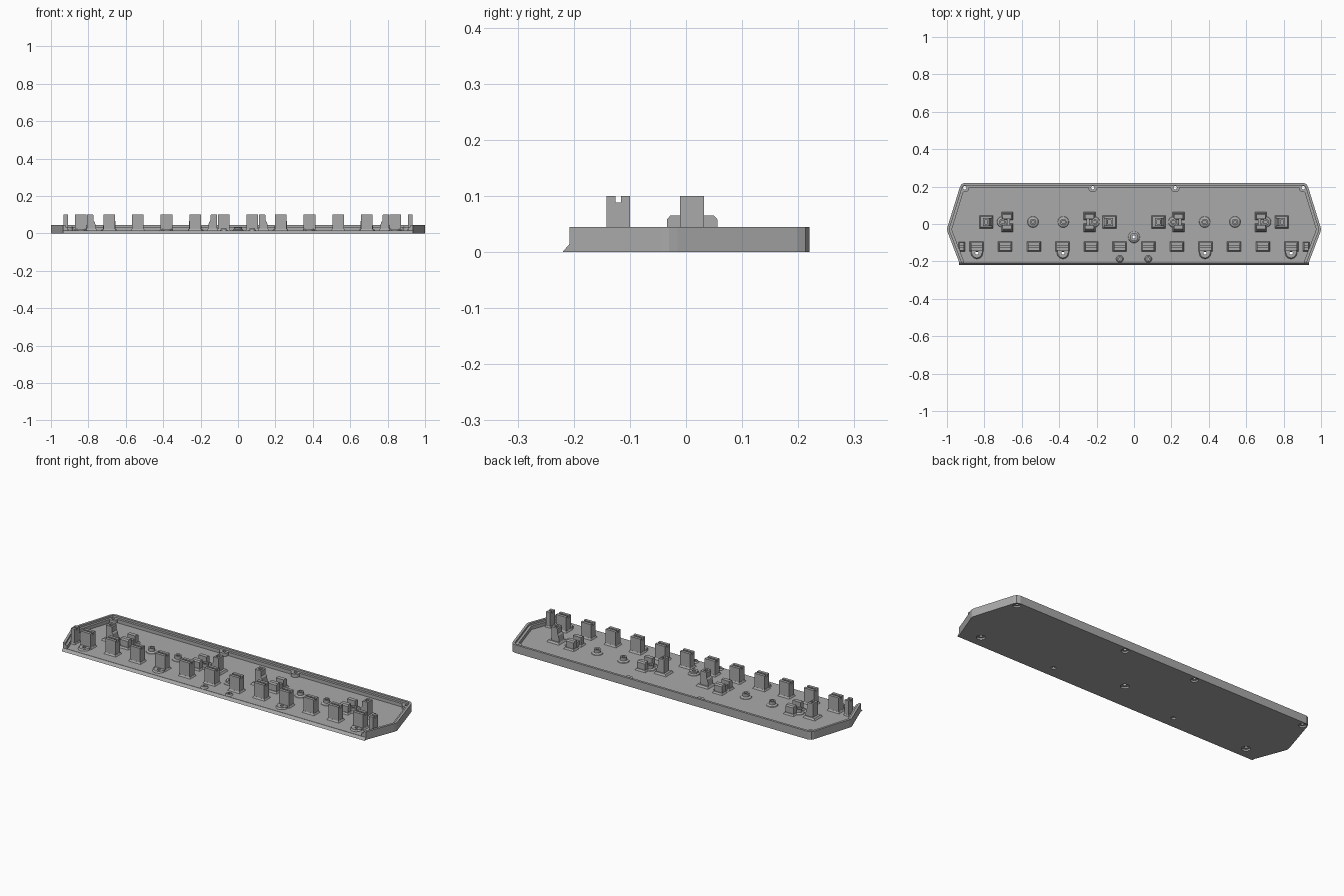
import bpy, bmesh, math
from mathutils import Vector

if "Cube" in bpy.data.objects:
    bpy.data.objects.remove(bpy.data.objects["Cube"])

grey = bpy.data.materials.new("matte grey")
grey.use_nodes = True
colour = (0.4, 0.4, 0.4, 1)
grey.diffuse_color = colour
grey.node_tree.nodes["Principled BSDF"].inputs["Base Color"].default_value = colour

FLOOR = 0.015
RIM = 0.045
ROW = 0.011       # centre line of the middle row
CLIP_Y = -0.121   # centre line of the clip row


def finish(name, bm):
    bmesh.ops.recalc_face_normals(bm, faces=bm.faces)
    mesh = bpy.data.meshes.new(name)
    bm.to_mesh(mesh)
    bm.free()
    obj = bpy.data.objects.new(name, mesh)
    bpy.context.collection.objects.link(obj)
    mesh.materials.append(grey)
    return obj


def extrude(name, points, vec):
    """Solid from a closed 3D polygon pushed along a vector."""
    bm = bmesh.new()
    face = bm.faces.new([bm.verts.new(p) for p in points])
    out = bmesh.ops.extrude_face_region(bm, geom=[face])
    verts = [g for g in out["geom"] if isinstance(g, bmesh.types.BMVert)]
    bmesh.ops.translate(bm, verts=verts, vec=vec)
    return finish(name, bm)


def slab(name, outline, z0, z1):
    return extrude(name, [(x, y, z0) for x, y in outline], (0, 0, z1 - z0))


def along_x(name, profile, x, y, width):
    return extrude(name, [(x - width / 2, y + a, z) for a, z in profile], (width, 0, 0))


def along_y(name, profile, x, y, depth):
    return extrude(name, [(x + a, y - depth / 2, z) for a, z in profile], (0, depth, 0))


def box(name, x, y, w, d, z0, z1, flare=0.0):
    """Block whose foot may be wider than its top."""
    bm = bmesh.new()
    bmesh.ops.create_cube(bm, size=1)
    for v in bm.verts:
        f = flare if v.co.z < 0 else 0
        v.co = (x + v.co.x * (w + 2 * f), y + v.co.y * (d + 2 * f), z1 if v.co.z > 0 else z0)
    return finish(name, bm)


def lathe(name, profile, x, y, sides=24):
    """Closed radius/height profile turned about a vertical axis."""
    bm = bmesh.new()
    rings = [[bm.verts.new((x + r * math.cos(math.tau * i / sides),
                            y + r * math.sin(math.tau * i / sides), z))
              for i in range(sides)] for r, z in profile]
    for k, a in enumerate(rings):
        b = rings[(k + 1) % len(rings)]
        for i in range(sides):
            j = (i + 1) % sides
            bm.faces.new((a[i], a[j], b[j], b[i]))
    obj = finish(name, bm)
    for p in obj.data.polygons:
        p.use_smooth = True
    obj.data.set_sharp_from_angle(angle=math.radians(30))
    return obj


def plug(name, x, y, r, z0, z1):
    bm = bmesh.new()
    bmesh.ops.create_cone(bm, cap_ends=True, segments=24, radius1=r, radius2=r, depth=z1 - z0)
    bmesh.ops.translate(bm, verts=bm.verts, vec=(x, y, (z0 + z1) / 2))
    return finish(name, bm)


def cut(target, cutter):
    mod = target.modifiers.new("cut", "BOOLEAN")
    mod.operation = "DIFFERENCE"
    mod.solver = "EXACT"
    mod.object = cutter
    bpy.context.view_layer.objects.active = target
    bpy.ops.object.modifier_apply(modifier=mod.name)
    bpy.data.objects.remove(cutter)


def inset(path, d):
    """Shift an open counter-clockwise path inward with mitred corners."""
    pts = [Vector(p) for p in path]
    result = []
    for i, p in enumerate(pts):
        a = (p - pts[i - 1]).normalized() if i else (pts[1] - p).normalized()
        b = (pts[i + 1] - p).normalized() if i < len(pts) - 1 else a
        n = Vector((-a.y - b.y, a.x + b.x)).normalized()
        result.append(p + n * d / n.dot(Vector((-a.y, a.x))))
    return result


# Tray: outline, stepped pocket open at the front, sloping front lip
half = [(0.935, -0.22), (0.935, -0.205), (0.996, -0.045), (1, -0.03), (0.997, -0.015),
        (0.931, 0.198), (0.923, 0.213), (0.905, 0.22)]
outline = half + [(-x, y) for x, y in reversed(half)]
tray = slab("tray", outline, 0, RIM)
for depth, z in ((0.013, 0.034), (0.026, FLOOR)):
    ring = [tuple(p) for p in inset(outline, depth)]
    ring = [(ring[0][0], -0.3)] + ring[1:-1] + [(ring[-1][0], -0.3)]
    cut(tray, slab("pocket_cutter", ring, z, 0.1))
wedge = [(-0.22, 0), (-0.208, 0.014), (-0.208, 0.1), (-0.3, 0.1), (-0.3, 0)]
cut(tray, along_x("lip_cutter", wedge, 0, 0, 3))

# Screw holes with countersunk recesses underneath
screws = [(sx * x, y, r) for sx in (1, -1) for x, y, r in
          ((0.905, 0.194, 0.019), (0.22, 0.194, 0.019), (0.84, -0.155, 0.022), (0.38, -0.155, 0.012))]
screws.append((0, -0.07, 0.022))
for x, y, r in screws:
    cut(tray, plug("recess_cutter", x, y, r, -0.1, 0.009))
    cut(tray, plug("hole_cutter", x, y, 0.009, -0.1, 0.1))


def boss(name, x, y, r, top, hole=0.009, foot=0.0):
    z = FLOOR - 0.002
    lathe(name, [(hole, z), (r + foot, z), (r + foot * 0.8, z + 0.005), (r, z + 0.01),
                 (r, top), (hole, top)], x, y)


boss("centre_boss", 0, -0.07, 0.022, 0.032, foot=0.01)

for side, s in (("left", 1), ("right", -1)):
    # Bosses along the back wall
    for label, x in (("corner", 0.905), ("back", 0.22)):
        boss(f"{side}_{label}_boss", s * x, 0.194, 0.024, 0.034)
    # Front screw bosses with a web to the clip row
    for label, x in (("outer", 0.84), ("inner", 0.38)):
        boss(f"{side}_{label}_front_boss", s * x, -0.155, 0.026, 0.024, foot=0.006)
        for e in (-1, 1):
            box(f"{side}_{label}_boss_web", s * x + e * 0.025, -0.142, 0.01, 0.03, 0.014, 0.024)
    boss(f"{side}_small_peg", s * 0.076, -0.187, 0.014, 0.025, hole=0.006, foot=0.006)
    # Guide bosses in the middle row
    for label, x in (("outer", 0.54), ("inner", 0.378)):
        boss(f"{side}_{label}_guide_boss", s * x, ROW, 0.017, 0.04, foot=0.014)

    # Slotted clips
    clip = [(-0.021, 0.014), (0.021, 0.014), (0.021, 0.1), (0.005, 0.1),
            (0.005, 0.088), (-0.005, 0.088), (-0.005, 0.1), (-0.021, 0.1)]
    for i in range(6):
        x = s * (0.0765 + 0.153 * i)
        along_x(f"{side}_clip_{i + 1}", clip, x, CLIP_Y, 0.062)
        box(f"{side}_clip_foot_{i + 1}", x, CLIP_Y, 0.064, 0.043, 0.014, 0.023, 0.006)
    along_x(f"{side}_end_clip", clip, s * 0.921, CLIP_Y, 0.024)
    box(f"{side}_end_clip_foot", s * 0.921, CLIP_Y, 0.026, 0.043, 0.014, 0.023, 0.004)

    # Hooks with a sloping gusset
    for label, x, g in (("outer", 0.79, -1), ("inner", 0.13, 1)):
        d = s * g
        hook = [(-0.018 * d, 0.014), (0.033 * d, 0.014), (0.025 * d, 0.06), (0.018 * d, 0.068),
                (0.018 * d, 0.095), (0.014 * d, 0.1), (-0.018 * d, 0.1)]
        post = along_y(f"{side}_{label}_hook", hook, s * x, ROW, 0.043)
        cut(post, box("slot_cutter", s * x, ROW, 0.016, 0.02, 0.085, 0.2))
        box(f"{side}_{label}_hook_foot", s * x, ROW, 0.062, 0.056, 0.014, 0.025, 0.007)

    # Paired bracket blocks, the bridge between them and the boss beside it
    for label, x, g in (("outer", 0.678, 1), ("inner", 0.238, -1)):
        for e in (-1, 1):
            block = [(-0.013 * e, 0.014), (0.015 * e, 0.014), (0.015 * e, 0.058),
                     (0.009 * e, 0.065), (-0.013 * e, 0.065)]
            y = ROW + e * 0.03
            along_x(f"{side}_{label}_bracket_block", block, s * x, y, 0.048)
            box(f"{side}_{label}_bracket_foot", s * x, y + e * 0.002, 0.052, 0.034, 0.014, 0.024, 0.006)
        box(f"{side}_{label}_bracket_bridge", s * (x - g * 0.008), ROW, 0.016, 0.05, 0.014, 0.045)
        boss(f"{side}_{label}_bracket_boss", s * (x + g * 0.026), ROW, 0.017, 0.04, foot=0.013)
